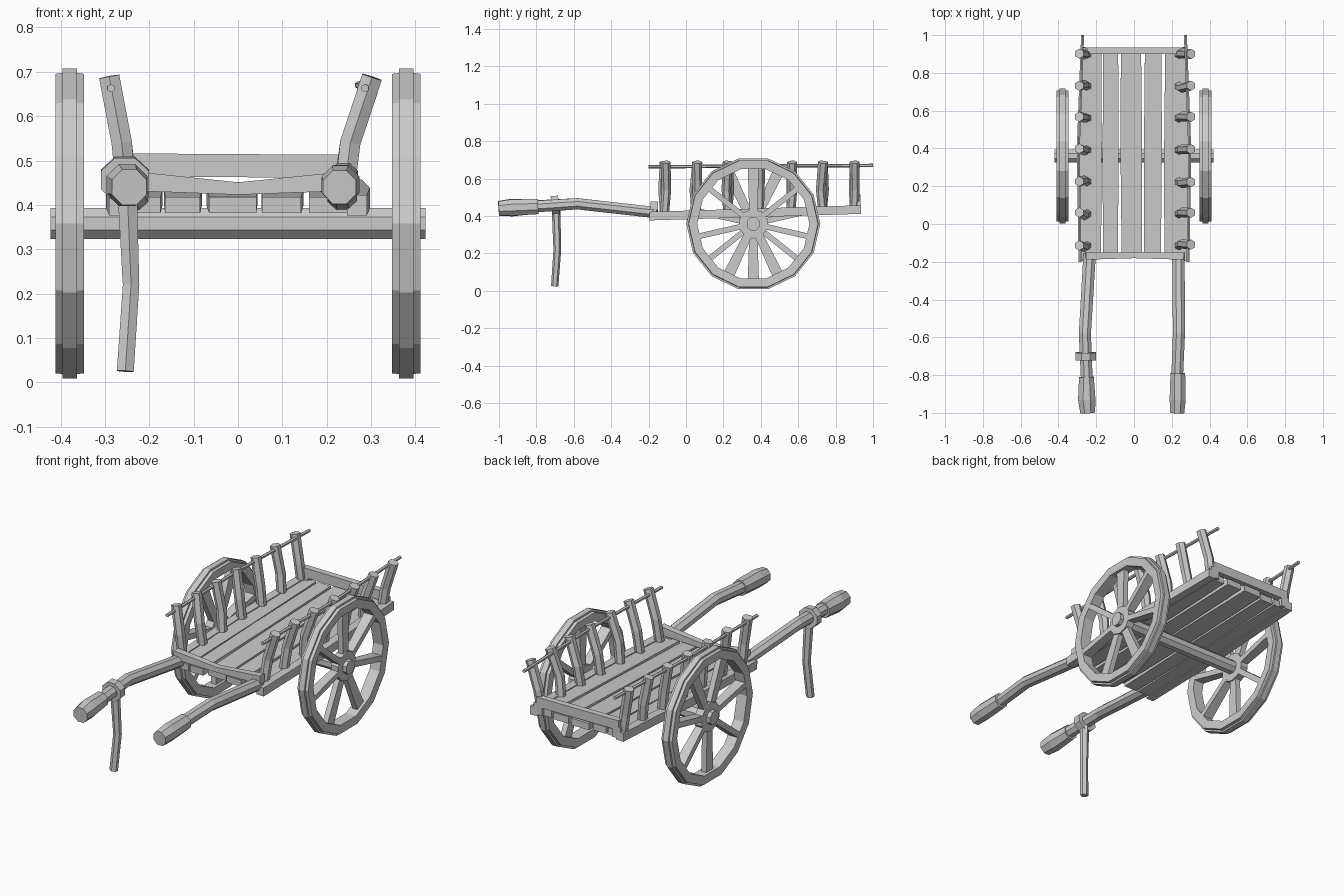
import bpy, bmesh, math, random
from mathutils import Vector, Matrix

random.seed(4)
cube = bpy.data.objects.get("Cube")
if cube:
    bpy.data.objects.remove(cube)

wood = bpy.data.materials.new("grey_wood")
wood.use_nodes = True
GREY = (0.6, 0.6, 0.6, 1)
wood.diffuse_color = GREY
wood.node_tree.nodes["Principled BSDF"].inputs["Base Color"].default_value = GREY


def finish(name, bm):
    bmesh.ops.recalc_face_normals(bm, faces=bm.faces)
    mesh = bpy.data.meshes.new(name)
    bm.to_mesh(mesh)
    bm.free()
    mesh.materials.append(wood)
    obj = bpy.data.objects.new(name, mesh)
    bpy.context.collection.objects.link(obj)
    return obj


def add_loft(bm, points, sizes, sides):
    """Sweep a polygon along points; sizes are (width, height) per point."""
    pts = [Vector(p) for p in points]
    rings = []
    for i, p in enumerate(pts):
        t = (pts[min(i + 1, len(pts) - 1)] - pts[max(i - 1, 0)]).normalized()
        ref = Vector((0, 1, 0)) if abs(t.z) > 0.75 else Vector((0, 0, 1))
        side = t.cross(ref).normalized()
        up = side.cross(t)
        w, h = sizes[i] if isinstance(sizes, list) else sizes
        k = 0.5 / math.cos(math.pi / sides)
        ring = []
        for j in range(sides):
            a = math.tau * (j + 0.5) / sides
            ring.append(bm.verts.new(p + side * w * k * math.cos(a) + up * h * k * math.sin(a)))
        rings.append(ring)
    for a, b in zip(rings, rings[1:]):
        for j in range(sides):
            n = (j + 1) % sides
            bm.faces.new((a[j], a[n], b[n], b[j]))
    bm.faces.new(rings[0])
    bm.faces.new(rings[-1])


def loft(name, points, sizes, sides=4):
    bm = bmesh.new()
    add_loft(bm, points, sizes, sides)
    return finish(name, bm)


def add_lathe(bm, profile, sides):
    """Spin a closed (radius, x) profile about the x axis."""
    rings = []
    for j in range(sides):
        a = math.tau * (j + 0.5) / sides
        rings.append([bm.verts.new((x, r * math.sin(a), r * math.cos(a))) for r, x in profile])
    for j in range(sides):
        a, b = rings[j], rings[(j + 1) % sides]
        for i in range(len(profile)):
            n = (i + 1) % len(profile)
            bm.faces.new((a[i], a[n], b[n], b[i]))


# Wheels: stepped rim, tapered spokes and hub
AXLE_Y, AXLE_Z, SPOKES = 0.36, 0.358, 7
half_rim = [(0.3, 0.03), (0.346, 0.032), (0.348, 0.016), (0.358, 0.016)]
rim = half_rim + [(r, -x) for r, x in reversed(half_rim)]
for label, s in (("left", 1), ("right", -1)):
    bm = bmesh.new()
    add_lathe(bm, rim, 2 * SPOKES)
    for k in range(SPOKES):
        a = math.tau * (k + (0 if s > 0 else 0.5)) / SPOKES
        d = Vector((0, math.sin(a), math.cos(a)))
        add_loft(bm, [d * 0.03, d * 0.31], [(0.03, 0.042), (0.03, 0.06)] if abs(d.z) > 0.75
                 else [(0.042, 0.03), (0.06, 0.03)], 4)
    add_loft(bm, [(-0.022, 0, 0), (0.022, 0, 0)], (0.15, 0.15), 10)
    wheel = finish(label + "_wheel", bm)
    wheel.location = (s * 0.379, AXLE_Y, AXLE_Z)

loft("axle", [(-0.422, AXLE_Y, AXLE_Z), (0.422, AXLE_Y, AXLE_Z)], (0.07, 0.07), 8)

# Bed: gently rising planks between two side beams
FRONT, BACK = -0.17, 0.925


def bed_z(y):
    return 0.399 + 0.031 * (y + 0.2)


planks = [(-0.218, 0.095), (-0.124, 0.085), (-0.014, 0.115), (0.1, 0.095), (0.207, 0.095)]
for i, (x, w) in enumerate(planks):
    f, b = FRONT + random.uniform(-0.01, 0.01), BACK + random.uniform(-0.01, 0.01)
    shift = random.uniform(-0.004, 0.004)
    loft("bed_plank_%d" % (i + 1),
         [(x + shift, f, bed_z(f)), (x, 0.38, bed_z(0.38)), (x - shift, b, bed_z(b))],
         [(w * 0.93, 0.036), (w, 0.036), (w * 0.93, 0.036)])
for label, s in (("left", 1), ("right", -1)):
    loft(label + "_side_beam",
         [(s * 0.268, -0.195, bed_z(-0.195)), (s * 0.275, 0.35, bed_z(0.35)), (s * 0.257, 0.935, bed_z(0.935))],
         (0.045, 0.046))

# Cross bars at both ends of the bed
loft("front_crossbar", [(-0.255, -0.17, 0.455), (0, -0.165, 0.437), (0.265, -0.17, 0.455)],
     [(0.038, 0.045), (0.032, 0.028), (0.038, 0.045)])
loft("back_crossbar", [(-0.25, 0.917, 0.49), (0.245, 0.917, 0.487)], (0.034, 0.052))
for s in (-1, 1):
    loft("back_crossbar_block", [(s * 0.235, 0.917, 0.42), (s * 0.235, 0.917, 0.48)], (0.05, 0.034))

# Shafts with thick handles
left_path = [(0.235, -0.16, 0.418), (0.238, -0.58, 0.465), (0.228, -0.82, 0.449)]
right_path = [(-0.235, -0.16, 0.418), (-0.26, -0.58, 0.465), (-0.25, -0.82, 0.452)]
shaft_sizes = [(0.066, 0.06), (0.064, 0.06), (0.062, 0.062)]
loft("left_shaft", left_path, shaft_sizes, 8)
loft("right_shaft", right_path, shaft_sizes, 8)
loft("left_handle", [(0.232, -0.79, 0.45), (0.231, -0.93, 0.445), (0.229, -1, 0.44)],
     [(0.078, 0.08), (0.085, 0.088), (0.074, 0.076)], 8)
loft("right_handle", [(-0.252, -0.81, 0.451), (-0.25, -0.93, 0.445), (-0.245, -1, 0.44)],
     [(0.078, 0.08), (0.092, 0.094), (0.078, 0.08)], 8)

# Prop stand hanging from a collar on the right shaft
loft("stand_collar", [(-0.255, -0.72, 0.456), (-0.255, -0.68, 0.459)], (0.108, 0.1), 8)
loft("prop_stand", [(-0.25, -0.695, 0.44), (-0.241, -0.688, 0.22), (-0.254, -0.702, 0.025)],
     [(0.044, 0.04), (0.037, 0.036), (0.038, 0.034)], 6)

# Crooked side posts and the thin rails through them
for label, s, lean in (("left", 1, (0.238, 0.253, 0.302)), ("right", -1, (0.25, 0.262, 0.29))):
    for i in range(7):
        y = -0.115 + 0.169 * i
        bend = random.uniform(-0.012, 0.012)
        loft("%s_post_%d" % (label, i + 1),
             [(s * lean[0], y, bed_z(y) + 0.01), (s * lean[1], y + bend, 0.54),
              (s * lean[2], y + random.uniform(-0.005, 0.008), 0.688)],
             [(0.044, 0.042), (0.046, 0.044), (0.046, 0.046)], 6)
    loft(label + "_rail", [(s * 0.286, -0.2, 0.663), (s * 0.295, 0.4, 0.667), (s * 0.272, 1, 0.67)],
         (0.016, 0.016), 6)
